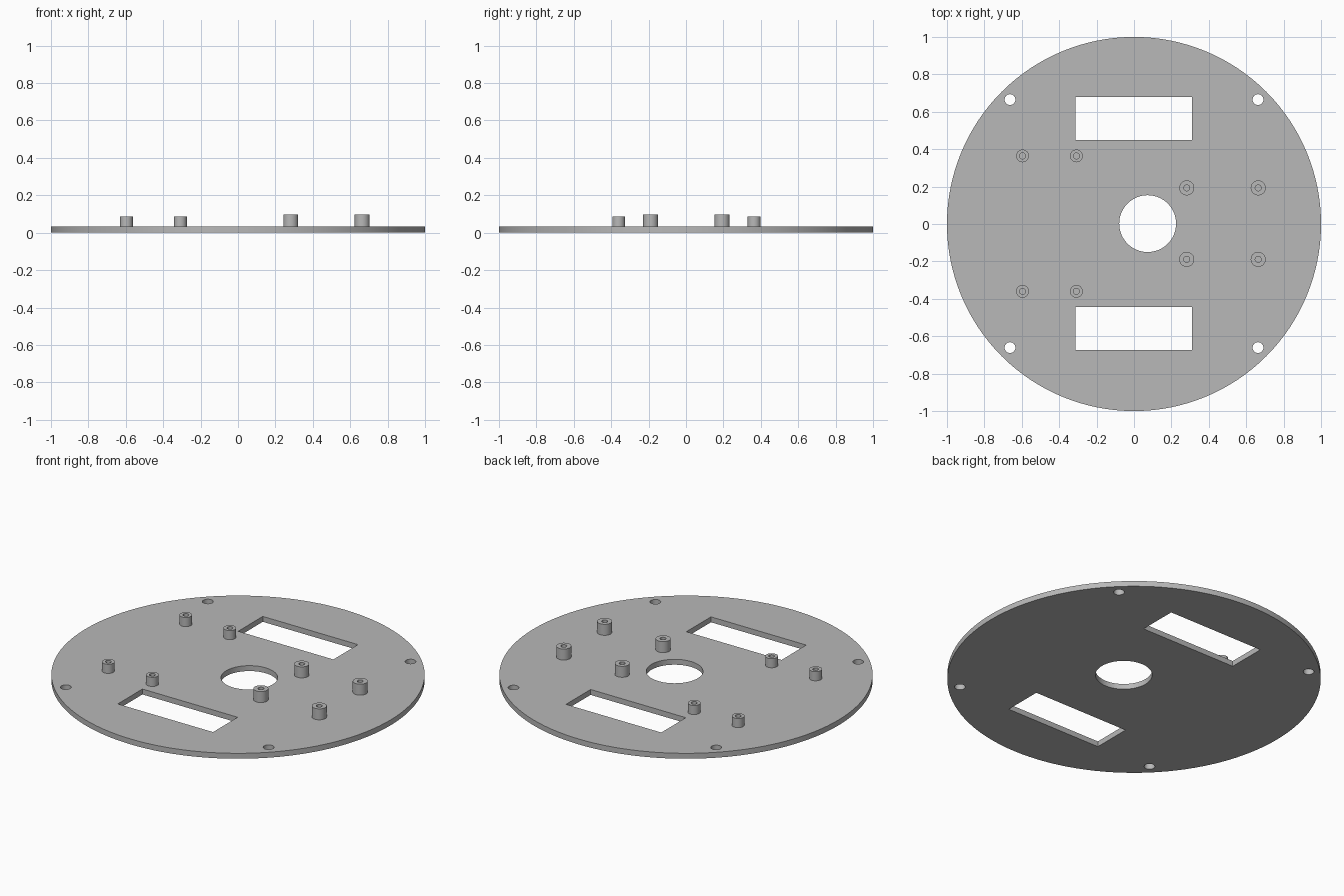
import bpy
import bmesh
import math

cube = bpy.data.objects.get("Cube")
if cube:
    bpy.data.objects.remove(cube, do_unlink=True)

THICK = 0.032

grey = bpy.data.materials.new("plain_grey")
grey.use_nodes = True
COLOUR = (0.48, 0.48, 0.48, 1)
grey.diffuse_color = COLOUR
grey.node_tree.nodes["Principled BSDF"].inputs["Base Color"].default_value = COLOUR


def smooth(obj):
    bpy.ops.object.select_all(action="DESELECT")
    obj.select_set(True)
    bpy.context.view_layer.objects.active = obj
    bpy.ops.object.shade_smooth_by_angle(angle=math.radians(30))


def cylinder(name, x, y, z, radius, depth, sides):
    bpy.ops.mesh.primitive_cylinder_add(
        vertices=sides, radius=radius, depth=depth, location=(x, y, z))
    obj = bpy.context.object
    obj.name = name
    return obj


def cut(target, cutter):
    """Subtract the cutter from the target, then discard the cutter."""
    cutter.hide_render = True
    mod = target.modifiers.new("cut", "BOOLEAN")
    mod.operation = "DIFFERENCE"
    mod.solver = "EXACT"
    mod.object = cutter
    bpy.context.view_layer.objects.active = target
    bpy.ops.object.modifier_apply(modifier=mod.name)
    bpy.data.objects.remove(cutter, do_unlink=True)


def standoff(name, x, y, radius, bore, top):
    """Round post with a blind screw hole, turned from a profile."""
    bm = bmesh.new()
    base = THICK - 0.002
    profile = [(radius, base), (radius, top), (bore, top), (bore, THICK + 0.001), (0, THICK + 0.001)]
    verts = [bm.verts.new((r, 0, z)) for r, z in profile]
    edges = [bm.edges.new(pair) for pair in zip(verts, verts[1:])]
    bmesh.ops.spin(bm, geom=verts + edges, axis=(0, 0, 1), cent=(0, 0, 0),
                   angle=math.tau, steps=40)
    bmesh.ops.remove_doubles(bm, verts=bm.verts, dist=0.0001)
    # Close the underside so the post is a solid
    bmesh.ops.holes_fill(bm, edges=[e for e in bm.edges if e.is_boundary])
    bmesh.ops.recalc_face_normals(bm, faces=bm.faces)
    mesh = bpy.data.meshes.new(name)
    bm.to_mesh(mesh)
    bm.free()
    obj = bpy.data.objects.new(name, mesh)
    bpy.context.collection.objects.link(obj)
    obj.location = (x, y, 0)
    mesh.materials.append(grey)
    smooth(obj)


# Round base plate
plate = cylinder("base_plate", 0, 0, THICK / 2, 1, THICK, 128)

# Off-centre cable hole
cut(plate, cylinder("cable_hole_cutter", 0.073, 0.002, 0, 0.152, 0.2, 64))

# Rectangular wheel slots, front and back
for side in (-1, 1):
    bpy.ops.mesh.primitive_cube_add(size=1, location=(-0.002, side * 0.562 + 0.002, 0))
    slot = bpy.context.object
    slot.scale = (0.623, 0.23, 0.2)
    cut(plate, slot)

# Four mounting holes near the rim
for sx in (-1, 1):
    for sy in (-1, 1):
        cut(plate, cylinder("mount_hole_cutter", sx * 0.663, sy * 0.663 + 0.002, 0, 0.029, 0.2, 32))

plate.data.materials.clear()
plate.data.materials.append(grey)
smooth(plate)

# Two groups of four standoffs: slim ones on the right, wide ones on the left
for sy, end in ((-1, "front"), (1, "back")):
    for x, place in ((-0.596, "outer"), (-0.308, "inner")):
        standoff(f"slim_standoff_{place}_{end}", x, sy * 0.362 + 0.002, 0.034, 0.016, 0.086)
    for x, place in ((0.282, "inner"), (0.664, "outer")):
        standoff(f"wide_standoff_{place}_{end}", x, sy * 0.191 + 0.002, 0.04, 0.016, 0.097)
